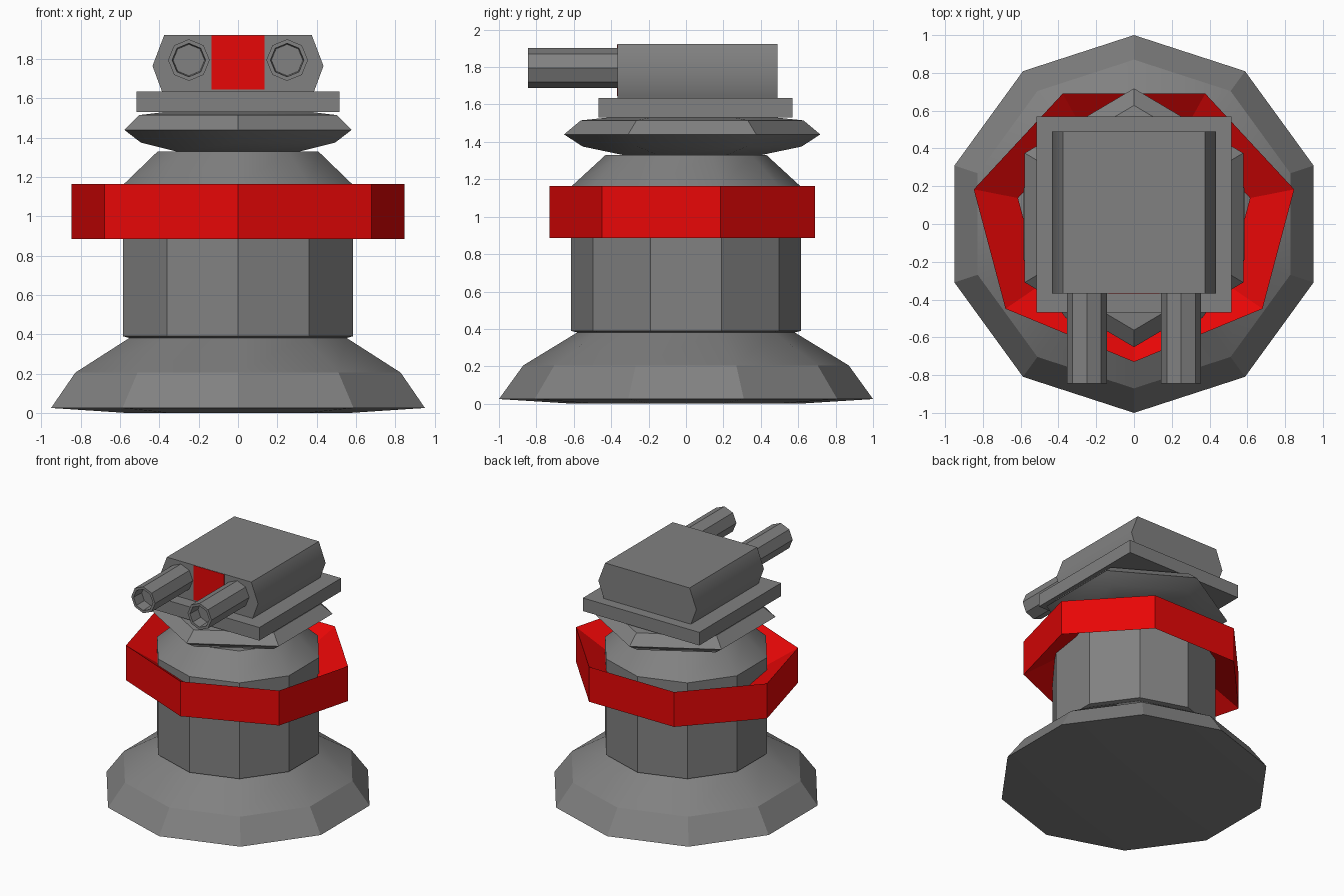
import bpy, bmesh, math
from mathutils import Matrix

if "Cube" in bpy.data.objects:
    bpy.data.objects.remove(bpy.data.objects["Cube"])


def paint(name, rgb):
    mat = bpy.data.materials.new(name)
    mat.diffuse_color = (*rgb, 1)
    mat.use_nodes = True
    mat.node_tree.nodes["Principled BSDF"].inputs["Base Color"].default_value = mat.diffuse_color
    return mat


red = paint("red_paint", (0.8, 0.002, 0.002))
grey = paint("dark_grey", (0.22, 0.22, 0.22))


def finish(name, bm, color=grey, smooth=0):
    bmesh.ops.recalc_face_normals(bm, faces=bm.faces[:])
    mesh = bpy.data.meshes.new(name)
    bm.to_mesh(mesh)
    bm.free()
    ob = bpy.data.objects.new(name, mesh)
    bpy.context.collection.objects.link(ob)
    mesh.materials.append(color)
    if smooth:
        bpy.ops.object.select_all(action='DESELECT')
        ob.select_set(True)
        bpy.context.view_layer.objects.active = ob
        bpy.ops.object.shade_smooth_by_angle(angle=math.radians(smooth))
    return ob


def lathe(name, profile, sides, sx=1, sy=1, cy=0, closed=False, matrix=None, color=grey, smooth=0):
    """Spin (radius, z) points into rings with a corner facing -y."""
    bm = bmesh.new()
    rings = []
    for r, z in profile:
        angles = [-math.pi / 2 + 2 * math.pi * i / sides for i in range(sides)]
        rings.append([bm.verts.new((sx * r * math.cos(a), cy + sy * r * math.sin(a), z)) for a in angles])
    pairs = list(zip(rings, rings[1:]))
    if closed:
        pairs.append((rings[-1], rings[0]))
    else:
        bm.faces.new(rings[0])
        bm.faces.new(rings[-1])
    for a, b in pairs:
        for i in range(sides):
            j = (i + 1) % sides
            bm.faces.new((a[i], a[j], b[j], b[i]))
    if matrix:
        bm.transform(matrix)
    return finish(name, bm, color, smooth)


def prism(name, outline, y0, y1, color=grey, smooth=0):
    """Extrude an (x, z) outline along y."""
    bm = bmesh.new()
    face = bm.faces.new([bm.verts.new((x, y0, z)) for x, z in outline])
    ext = bmesh.ops.extrude_face_region(bm, geom=[face], use_keep_orig=True)
    for v in ext['geom']:
        if isinstance(v, bmesh.types.BMVert):
            v.co.y = y1
    return finish(name, bm, color, smooth)


def rect(x, z0, z1):
    return [(-x, z0), (x, z0), (x, z1), (-x, z1)]


# Flared foot and ten-sided column
lathe("base", [(0.6, 0), (1, 0.025), (0.87, 0.205), (0.575, 0.385)], 10, smooth=21)
lathe("column", [(0.56, 0.375), (0.615, 0.39), (0.615, 1.16), (0.43, 1.33)], 10, smooth=30)

# Seven-sided red collar with a triangular section
lathe("collar", [(0.87, 0.885), (0.87, 1.165), (0.63, 1.025)], 7,
      sy=0.859, cy=0.017, closed=True, color=red)

# Six-sided swivel disc
lathe("swivel_disc", [(0.37, 1.33), (0.585, 1.375), (0.685, 1.44), (0.595, 1.515), (0.45, 1.53)], 6,
      sx=0.975, cy=0.033, smooth=36)

# Turret plate, housing and red front panel
prism("turret_plate", rect(0.517, 1.53, 1.635), -0.468, 0.57)
prism("turret_housing", [(-0.385, 1.63), (0.385, 1.63), (0.435, 1.765),
                         (0.375, 1.923), (-0.375, 1.923), (-0.435, 1.765)], -0.367, 0.49, smooth=45)
prism("front_panel", rect(0.135, 1.645, 1.921), -0.37, -0.35, red)

# Twin barrels with recessed muzzles
for side, x in (("left", -0.25), ("right", 0.25)):
    place = Matrix.Translation((x, 0, 1.795)) @ Matrix.Rotation(math.radians(90), 4, 'X')
    lathe("barrel_" + side, [(0.106, 0.34), (0.106, 0.845), (0.085, 0.845), (0.08, 0.75)], 8,
          matrix=place)
